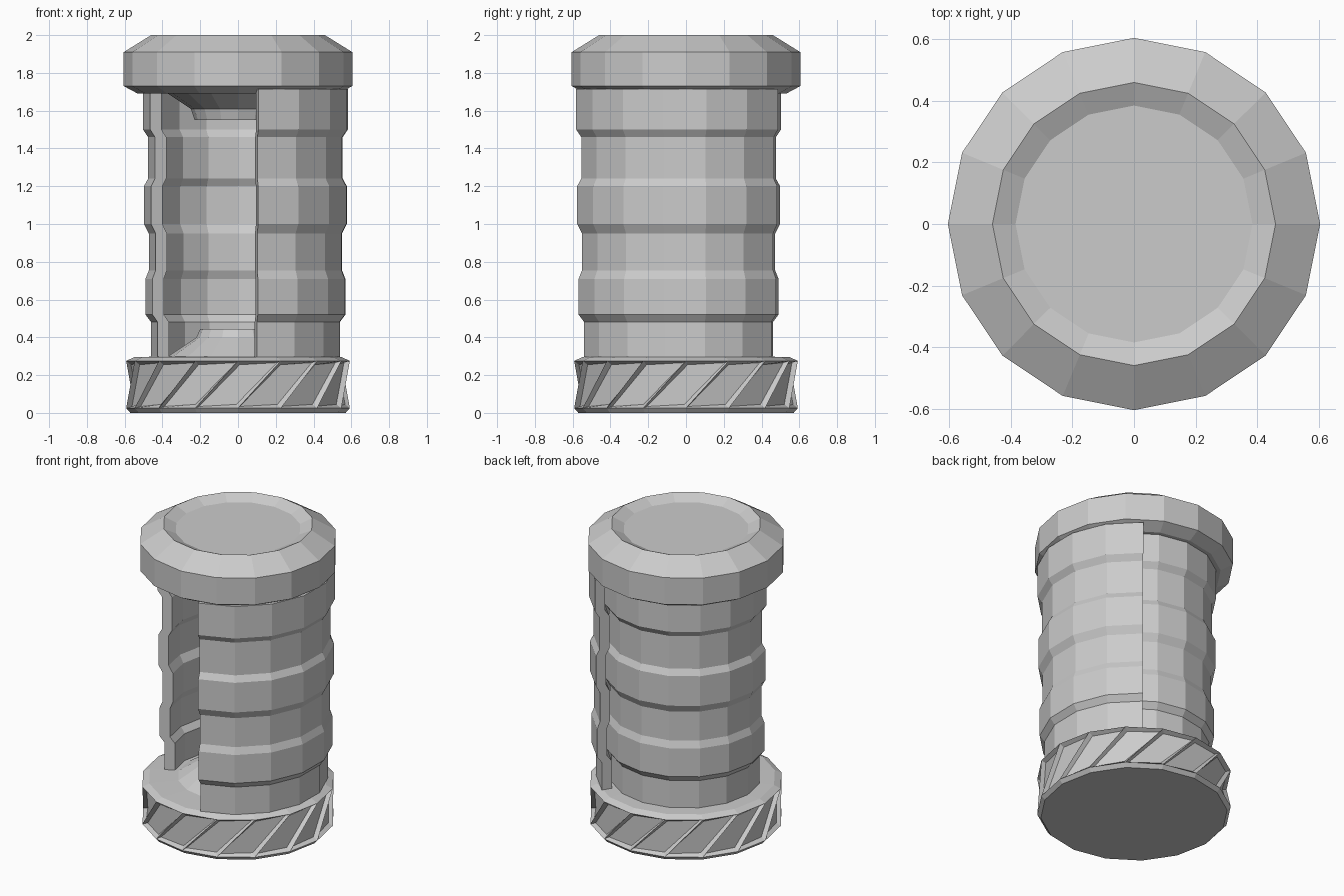
import bpy, bmesh
from math import sin, cos, radians

if "Cube" in bpy.data.objects:
    bpy.data.objects.remove(bpy.data.objects["Cube"])

STEP = 22.5


def finish(bm, name):
    bmesh.ops.recalc_face_normals(bm, faces=bm.faces)
    mesh = bpy.data.meshes.new(name)
    bm.to_mesh(mesh)
    bm.free()
    obj = bpy.data.objects.new(name, mesh)
    bpy.context.collection.objects.link(obj)
    return obj


def ring(bm, r, z, start=0.0, count=16):
    angles = [radians(start + i * STEP) for i in range(count)]
    return [bm.verts.new((r * cos(a), r * sin(a), z)) for a in angles]


def bridge(bm, a, b, closed=True):
    n = len(a)
    return [bm.faces.new((a[i], a[(i + 1) % n], b[(i + 1) % n], b[i]))
            for i in range(n if closed else n - 1)]


def turned(name, profile):
    """16-sided solid; returns after capping both ends."""
    bm = bmesh.new()
    rings = [ring(bm, r, z) for r, z in profile]
    for a, b in zip(rings, rings[1:]):
        bridge(bm, a, b)
    bm.faces.new(rings[0])
    bm.faces.new(rings[-1])
    return finish(bm, name)


def curved_shell(name, outer, thickness, start, segments):
    """Ridged partial sleeve with thickness."""
    bm = bmesh.new()
    loop = outer + [(r - thickness, z) for r, z in reversed(outer)]
    rings = [ring(bm, r, z, start, segments + 1) for r, z in loop]
    for i in range(len(rings)):
        bridge(bm, rings[i], rings[(i + 1) % len(rings)], closed=False)
    m = len(outer)
    for end in (0, -1):
        for i in range(m - 1):
            j = 2 * m - 1 - i
            bm.faces.new((rings[i][end], rings[i + 1][end],
                          rings[j - 1][end], rings[j][end]))
    return finish(bm, name)


# Lid with shallow top recess and tapered plug underneath
turned("lid", [(0.23, 1.55), (0.25, 1.61), (0.37, 1.69), (0.53, 1.69),
               (0.605, 1.73), (0.605, 1.91), (0.46, 2.0), (0.385, 1.965)])

# Base: twisted side band with inset slanted panels, raised floor boss
bm = bmesh.new()
foot = ring(bm, 0.57, 0.0)
low = ring(bm, 0.592, 0.025)
high = ring(bm, 0.592, 0.275, STEP)
bridge(bm, foot, low)
panels = bridge(bm, low, high)
prev = high
for r, z in [(0.55, 0.295), (0.37, 0.30), (0.22, 0.40), (0.20, 0.445)]:
    cur = ring(bm, r, z, STEP)
    bridge(bm, prev, cur)
    prev = cur
bm.faces.new(prev)
bm.faces.new(foot)
bmesh.ops.recalc_face_normals(bm, faces=bm.faces)
bmesh.ops.inset_individual(bm, faces=panels, thickness=0.022, depth=-0.025)
finish(bm, "base")

# Two ridged sleeve halves, the outer one slid round to leave the front open
ridges = [(0.46, 0.295), (0.46, 0.48), (0.49, 0.52), (0.49, 0.71), (0.472, 0.755),
          (0.472, 0.95), (0.498, 1.0), (0.498, 1.20), (0.476, 1.24),
          (0.476, 1.46), (0.503, 1.50), (0.503, 1.695)]
curved_shell("inner_sleeve", ridges, 0.065, STEP, 8)
outer = [(r + 0.088, z) for r, z in ridges[:-1]] + [(0.591, 1.715)]
curved_shell("outer_sleeve", outer, 0.065, -79.5, 6)
